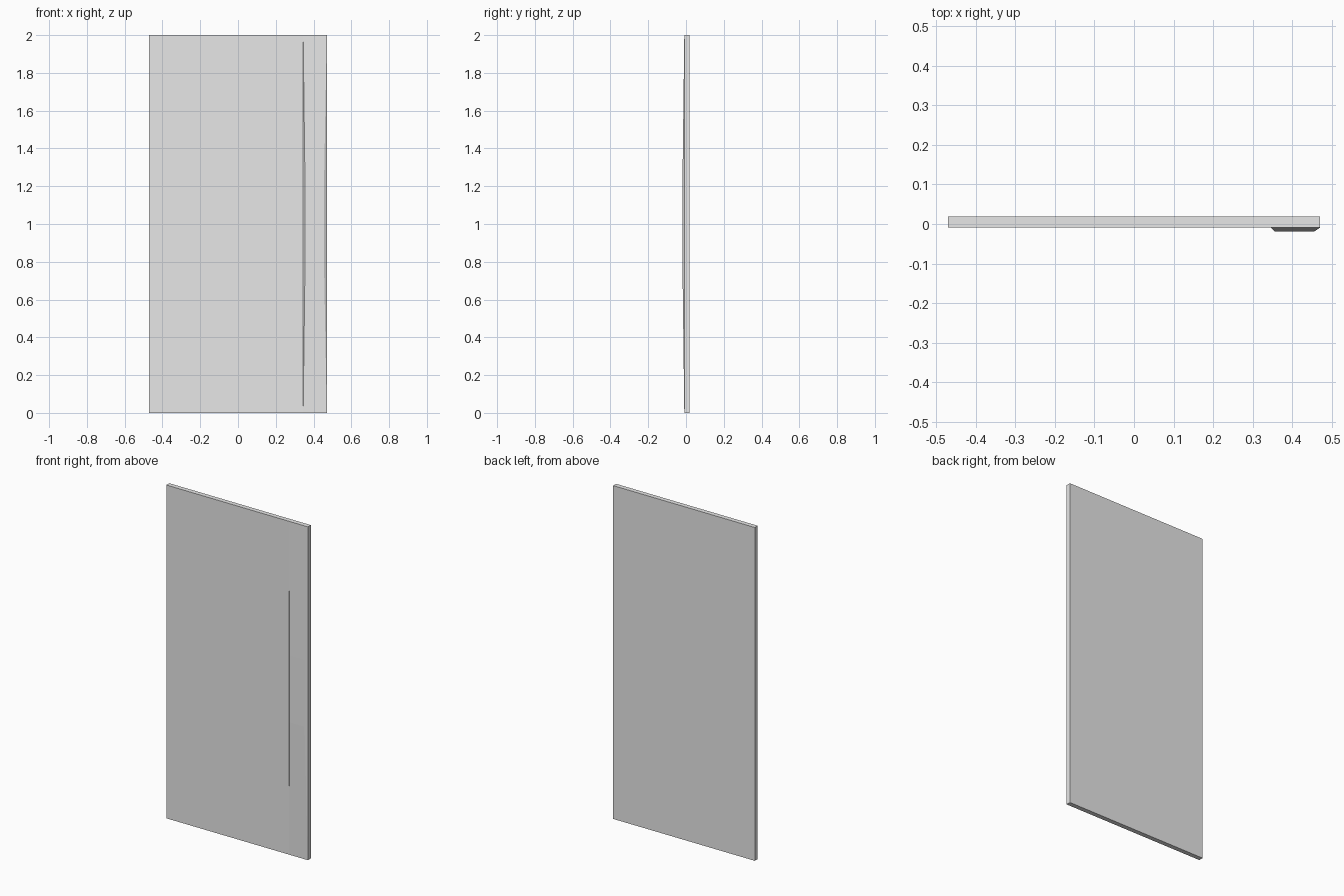
import bpy

cube = bpy.data.objects.get("Cube")
if cube:
    bpy.data.objects.remove(cube, do_unlink=True)

W, H = 0.47, 2.0            # half width, height
BACK, FRONT, PEAK = 0.019, -0.009, -0.019

grey = bpy.data.materials.new("light_grey")
grey.use_nodes = True
colour = (0.8, 0.8, 0.8, 1)
grey.diffuse_color = colour
grey.node_tree.nodes["Principled BSDF"].inputs["Base Color"].default_value = colour


def make(name, verts, faces):
    mesh = bpy.data.meshes.new(name)
    mesh.from_pydata(verts, [], faces)
    mesh.materials.append(grey)
    obj = bpy.data.objects.new(name, mesh)
    bpy.context.collection.objects.link(obj)
    return obj


def rect(x0, x1, z0, z1, y):
    return [(x0, y, z0), (x1, y, z0), (x1, y, z1), (x0, y, z1)]


sides = [(i, i + 4, (i + 1) % 4 + 4, (i + 1) % 4) for i in range(4)]

# Door slab
door = make("door_panel", rect(-W, W, 0, H, FRONT) + rect(-W, W, 0, H, BACK),
            [(0, 1, 2, 3), (7, 6, 5, 4)] + sides)

# Sloping recess, shallow on the right and deep beside the left stile
profile = [(-1.02, -0.023, 0.065), (0.34, 0.011, 0.065), (0.345, -0.029, 0.045)]
cutter = make("recess_cutter", profile + [(x, y, H - z) for x, y, z in profile],
              [(0, 2, 1), (3, 4, 5), (0, 1, 4, 3), (1, 2, 5, 4), (2, 0, 3, 5)])
cutter.hide_render = True
cut = door.modifiers.new("recess", 'BOOLEAN')
cut.operation, cut.solver, cut.object = 'DIFFERENCE', 'EXACT', cutter
bpy.context.view_layer.objects.active = door
bpy.ops.object.modifier_apply(modifier=cut.name)
bpy.data.objects.remove(cutter, do_unlink=True)

# Shallow raised grip on the stile, highest at mid height
make("raised_stile", rect(0.355, 0.455, 0.8, 1.2, PEAK) + rect(0.345, W, 0, H, FRONT),
     [(0, 1, 2, 3)] + sides)
